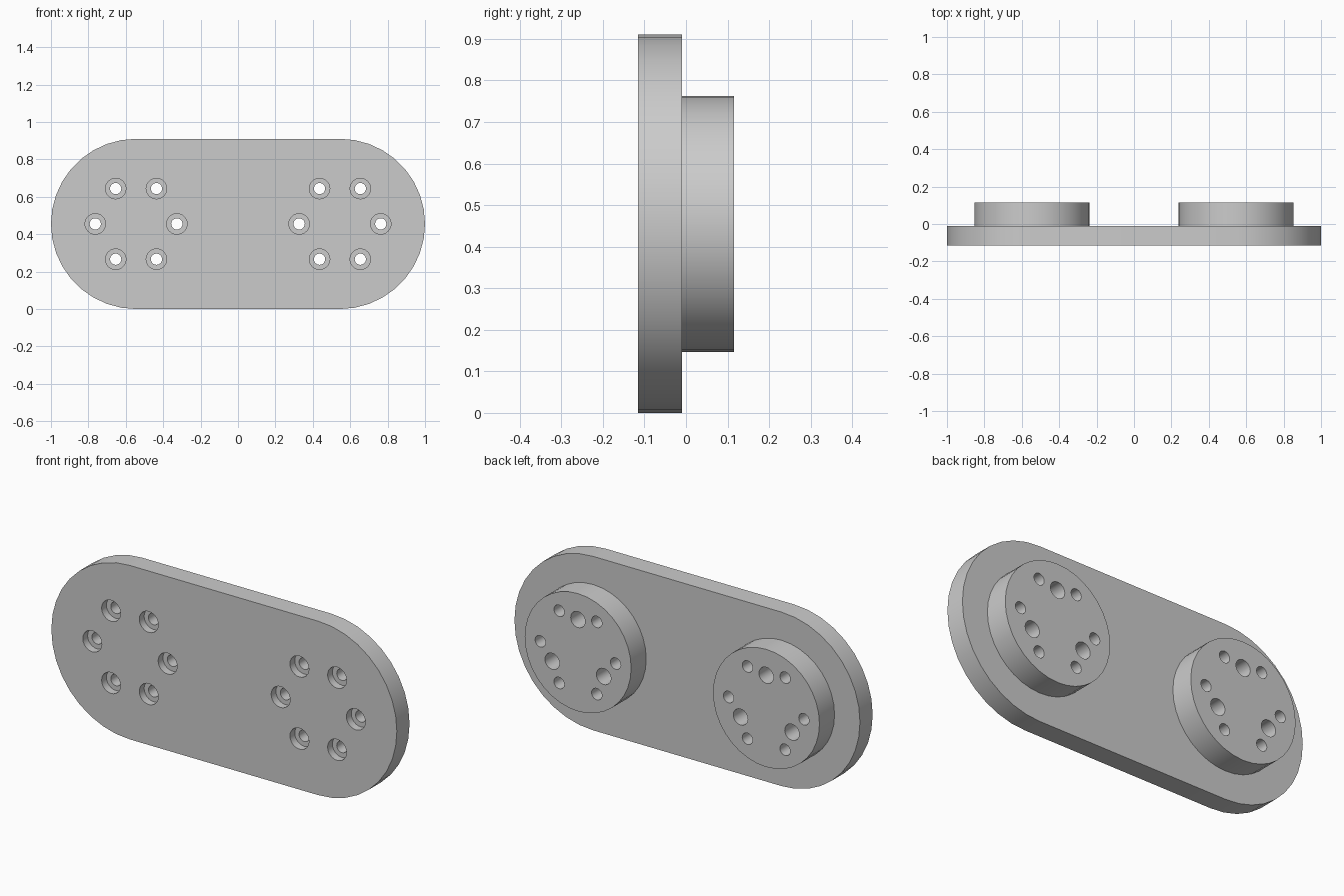
import bpy, bmesh
from math import sin, cos, pi, radians
from mathutils import Matrix, Vector

if "Cube" in bpy.data.objects:
    bpy.data.objects.remove(bpy.data.objects["Cube"])

FRONT, SEAM, BACK = -0.115, -0.01, 0.115
MID_Z = 0.455
END_R, END_X = 0.455, 0.545
BOSS_R, RING_R, PIN_RING_R = 0.308, 0.218, 0.172
SCREW_R, SINK_R, PIN_R = 0.03, 0.055, 0.042
SINK_DEPTH, PIN_DEPTH = 0.04, 0.1

grey = bpy.data.materials.new("grey metal")
grey.use_nodes = True
grey.diffuse_color = (0.6, 0.6, 0.6, 1)
grey.node_tree.nodes["Principled BSDF"].inputs["Base Color"].default_value = (0.6, 0.6, 0.6, 1)


def finish(bm, name):
    bmesh.ops.recalc_face_normals(bm, faces=bm.faces)
    mesh = bpy.data.meshes.new(name)
    bm.to_mesh(mesh)
    bm.free()
    mesh.materials.append(grey)
    obj = bpy.data.objects.new(name, mesh)
    bpy.context.collection.objects.link(obj)
    return obj


def extrude_outline(name, outline, y0, y1):
    """Solid from an x-z outline, running from y0 to y1."""
    bm = bmesh.new()
    face = bm.faces.new([bm.verts.new((x, y0, z)) for x, z in outline])
    grown = bmesh.ops.extrude_face_region(bm, geom=[face], use_keep_orig=True)["geom"]
    verts = [g for g in grown if isinstance(g, bmesh.types.BMVert)]
    bmesh.ops.translate(bm, verts=verts, vec=(0, y1 - y0, 0))
    return finish(bm, name)


def arc(x, radius, start, sweep, steps):
    angles = [radians(start + sweep * i / steps) for i in range(steps + 1)]
    return [(x + radius * cos(a), MID_Z + radius * sin(a)) for a in angles]


def ring(radius, count, start):
    """Hole positions around both boss centres."""
    return [(cx + radius * cos(a), MID_Z + radius * sin(a))
            for cx in (-END_X, END_X)
            for a in (radians(start) + 2 * pi * i / count for i in range(count))]


def drill(obj, centres, radius, y0, y1):
    """Cut a set of round holes along y."""
    bm = bmesh.new()
    for x, z in centres:
        place = Matrix.Translation(Vector((x, (y0 + y1) / 2, z))) @ Matrix.Rotation(pi / 2, 4, "X")
        bmesh.ops.create_cone(bm, cap_ends=True, segments=24, radius1=radius,
                              radius2=radius, depth=y1 - y0, matrix=place)
    cutter = finish(bm, "hole_cutter")
    cutter.hide_render = True
    mod = obj.modifiers.new("holes", "BOOLEAN")
    mod.operation, mod.solver, mod.object = "DIFFERENCE", "EXACT", cutter
    bpy.context.view_layer.objects.active = obj
    bpy.ops.object.modifier_apply(modifier=mod.name)
    bpy.data.objects.remove(cutter)


def smooth(obj):
    bpy.ops.object.select_all(action="DESELECT")
    obj.select_set(True)
    bpy.context.view_layer.objects.active = obj
    bpy.ops.object.shade_smooth_by_angle(angle=radians(30))


screws = ring(RING_R, 6, 0)
pins = ring(PIN_RING_R, 3, 90)

# Round-ended base plate with countersunk screw holes
outline = arc(END_X, END_R, -90, 180, 18) + arc(-END_X, END_R, 90, 180, 18)
plate = extrude_outline("base_plate", outline, FRONT, SEAM)
drill(plate, screws, SCREW_R, FRONT - 0.05, SEAM + 0.05)
drill(plate, screws, SINK_R, FRONT - 0.05, FRONT + SINK_DEPTH)
smooth(plate)

# Round bosses on the back, with through holes and three blind pin holes each
for name, cx in (("right_boss", -END_X), ("left_boss", END_X)):
    boss = extrude_outline(name, arc(cx, BOSS_R, 0, 360, 36)[:-1], SEAM, BACK)
    near = lambda spots: [p for p in spots if p[0] * cx > 0]
    drill(boss, near(screws), SCREW_R, SEAM - 0.05, BACK + 0.05)
    drill(boss, near(pins), PIN_R, BACK - PIN_DEPTH, BACK + 0.05)
    smooth(boss)
